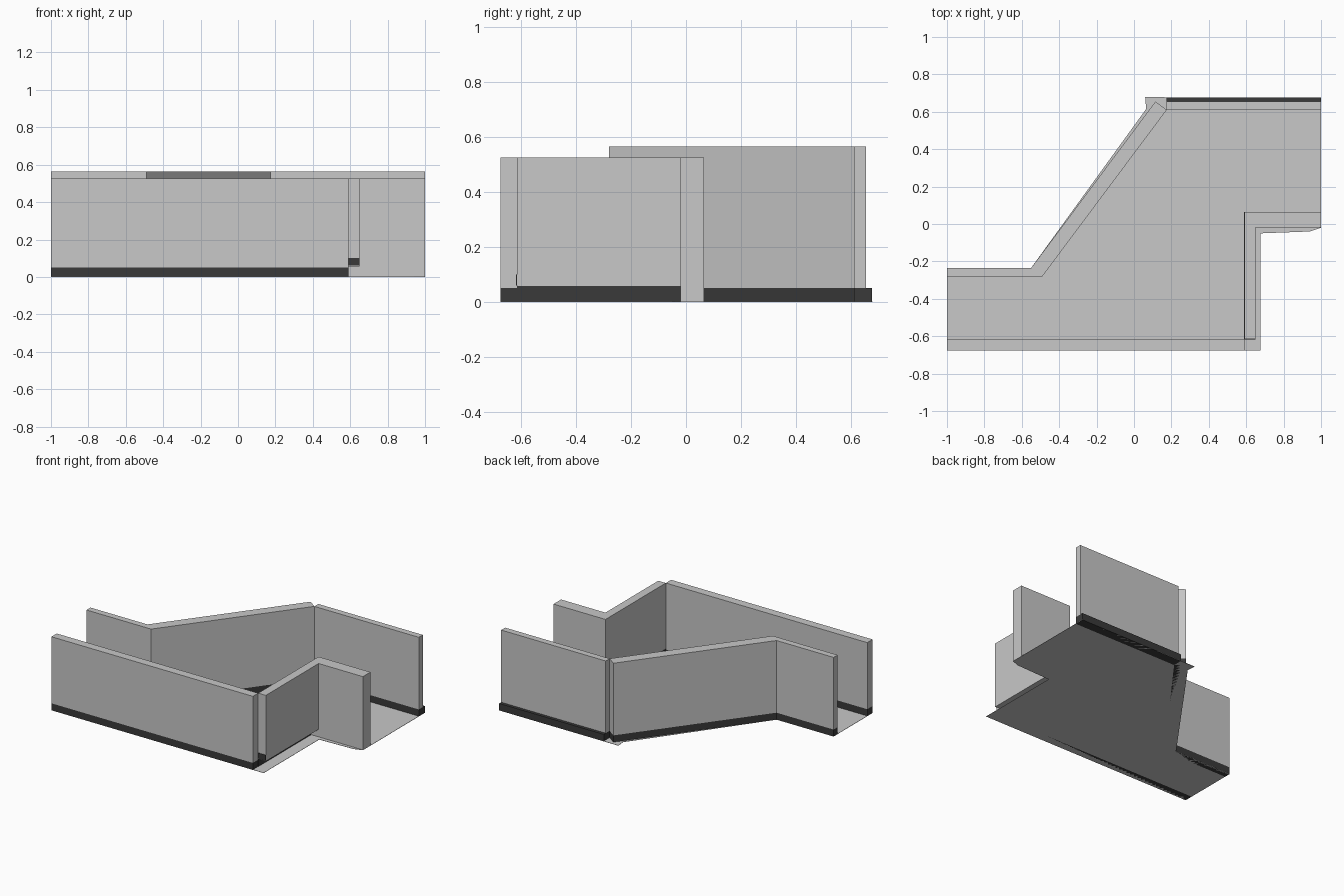
import bpy, bmesh

if "Cube" in bpy.data.objects:
    bpy.data.objects.remove(bpy.data.objects["Cube"])


def material(name, value):
    m = bpy.data.materials.new(name)
    m.diffuse_color = (value, value, value, 1)
    m.use_nodes = True
    m.node_tree.nodes["Principled BSDF"].inputs["Base Color"].default_value = m.diffuse_color
    return m


LIGHT = material("light_grey", 0.58)
DARK = material("dark_grey", 0.042)


def prism(name, outline, z0, z1, mat):
    """Extrude a plan outline from z0 to z1."""
    bm = bmesh.new()
    base = bm.faces.new([bm.verts.new((x, y, z0)) for x, y in outline])
    top = bmesh.ops.extrude_face_region(bm, geom=[base])["geom"]
    verts = [v for v in top if isinstance(v, bmesh.types.BMVert)]
    bmesh.ops.translate(bm, verts=verts, vec=(0, 0, z1 - z0))
    bmesh.ops.recalc_face_normals(bm, faces=bm.faces)
    me = bpy.data.meshes.new(name)
    bm.to_mesh(me)
    bm.free()
    me.materials.append(mat)
    bpy.context.collection.objects.link(bpy.data.objects.new(name, me))


def rect(x0, x1, y0, y1):
    return [(x0, y0), (x1, y0), (x1, y1), (x0, y1)]


# Thin floor sheet reaching out under the walls
prism("floor", [(-1, -0.675), (0.675, -0.675), (0.675, -0.05), (0.94, -0.04),
                (1, -0.02), (1, 0.675), (0.06, 0.678), (0.065, 0.615),
                (-0.55, -0.235), (-1, -0.235)], 0, 0.002, LIGHT)

# Walls standing on dark skirting: plan, wall top
diagonal = [(-0.49, -0.28), (0.175, 0.61), (0.115, 0.655), (-0.55, -0.235)]
left_back = [(-1, -0.28), (-0.49, -0.28), (-0.55, -0.235), (-1, -0.235)]
for name, plan, top in (("front", rect(-1, 0.59, -0.675, -0.615), 0.525),
                        ("left_back", left_back, 0.565),
                        ("diagonal", diagonal, 0.565),
                        ("back", rect(0.175, 1, 0.61, 0.655), 0.565)):
    prism(name + "_wall", plan, 0.05, top, LIGHT)
    # The back skirting projects beyond its wall
    foot = rect(0.175, 1, 0.61, 0.677) if name == "back" else plan
    prism(name + "_skirting", foot, 0, 0.05, DARK)

# Raised side wall with a thin inner skirting and a dark end plate
prism("side_wall", rect(0.59, 0.65, -0.615, -0.02), 0.055, 0.525, LIGHT)
prism("side_skirting", rect(0.587, 0.592, -0.615, 0.065), 0, 0.055, DARK)
prism("side_end_plate", rect(0.59, 0.65, -0.618, -0.615), 0.06, 0.1, DARK)

# Return wall down to the floor
prism("return_wall", rect(0.59, 1, -0.02, 0.065), 0, 0.525, LIGHT)
